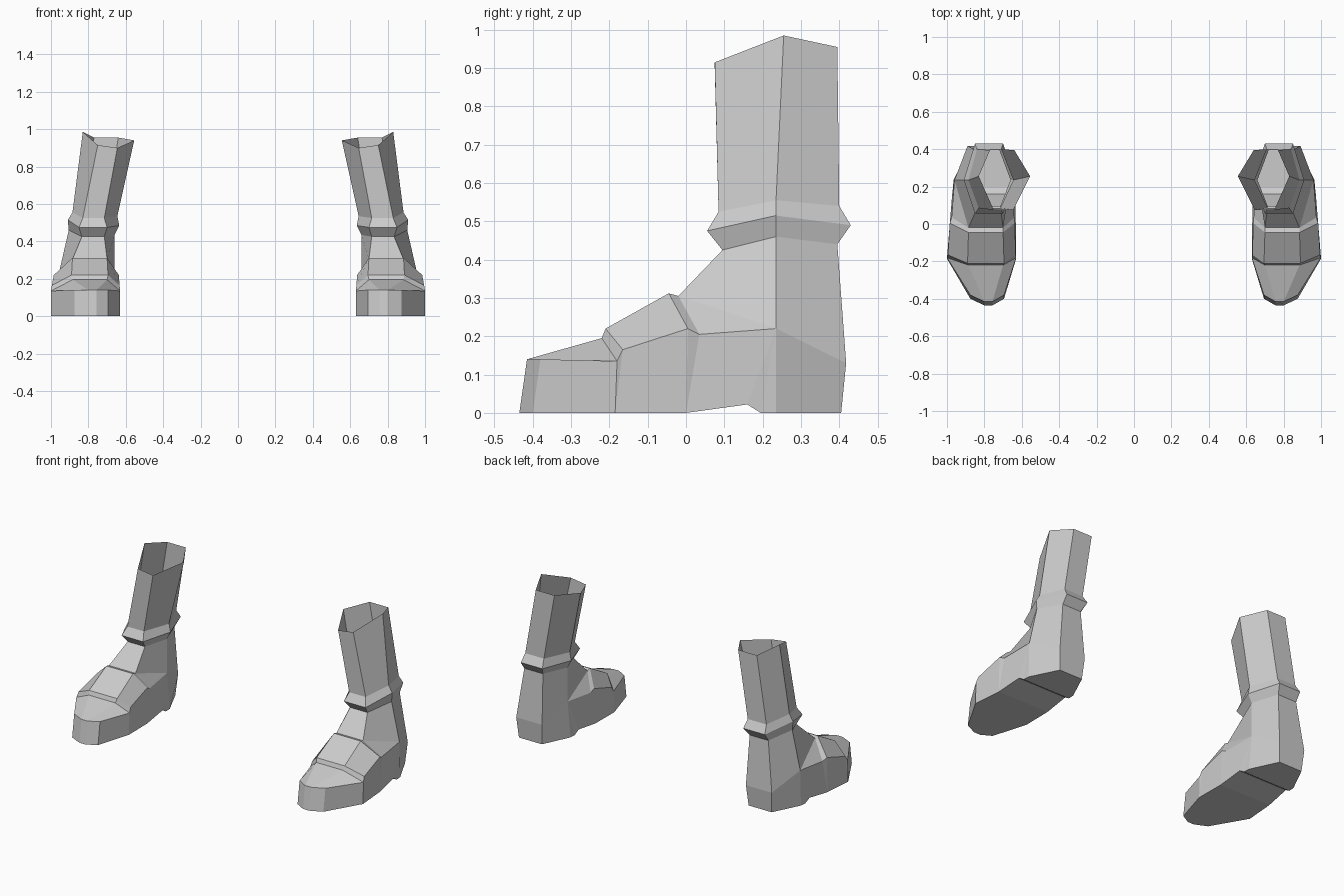
import bpy, bmesh

# Every entry is a mirrored-across pair of points: (outer x, inner x, y, z[, inner z])
# Leg rings from the open top down to the ankle: front pair, side pair, back pair
INSTEP = (0.885, 0.70, -0.02, 0.305)
ANKLE = (0.96, 0.66, 0.235, 0.22)
HEEL = (0.965, 0.64, 0.235, 0.0)
LEG = [
    [(0.75, 0.645, 0.075, 0.915, 0.90), (0.83, 0.555, 0.255, 0.985, 0.94), (0.77, 0.64, 0.395, 0.955)],
    [(0.83, 0.715, 0.085, 0.525), (0.885, 0.645, 0.235, 0.555, 0.535), (0.84, 0.71, 0.40, 0.54)],
    [(0.85, 0.70, 0.055, 0.475), (0.91, 0.635, 0.235, 0.515, 0.485), (0.85, 0.70, 0.43, 0.49)],
    [(0.835, 0.715, 0.095, 0.425), (0.905, 0.66, 0.235, 0.46, 0.435), (0.85, 0.72, 0.395, 0.44)],
    [INSTEP, ANKLE, (0.89, 0.71, 0.418, 0.13)],
]
HEEL_BACK = (0.88, 0.72, 0.405, 0.0)

# Foot sections from the heel to the toe: sole pair, side pair, top pair
TOE_SOLE = (0.875, 0.695, -0.40, 0.0)
FOOT = [
    [HEEL, ANKLE, INSTEP],
    [(0.968, 0.638, 0.195, 0.0), ANKLE, INSTEP],
    [(0.972, 0.636, 0.16, 0.022), ANKLE, INSTEP],
    [(0.985, 0.632, 0.0, 0.0), (0.975, 0.64, 0.035, 0.205), INSTEP],
    [(0.985, 0.632, 0.0, 0.0), (0.985, 0.637, 0.005, 0.22), (0.885, 0.70, -0.045, 0.312)],
    [(1.0, 0.63, -0.185, 0.0), (0.995, 0.633, -0.165, 0.165), (0.89, 0.695, -0.21, 0.22)],
    [(1.0, 0.63, -0.185, 0.0), (1.0, 0.63, -0.18, 0.135), (0.885, 0.70, -0.22, 0.195)],
    [TOE_SOLE, (0.875, 0.695, -0.38, 0.14), (0.80, 0.757, -0.415, 0.14)],
    [TOE_SOLE, TOE_SOLE, (0.80, 0.757, -0.435, 0.0)],
]


def ring(pairs, side):
    """Outer points in order, then inner points back again."""
    outer = [(side * p[0], p[2], p[3]) for p in pairs]
    inner = [(side * p[1], p[2], p[-1]) for p in pairs]
    return outer + inner[::-1]


def loft(bm, rings, closed=True):
    rows = [[bm.verts.new(co) for co in r] for r in rings]
    for a, b in zip(rows, rows[1:]):
        n = len(a)
        for i in range(n if closed else n - 1):
            j = (i + 1) % n
            bm.faces.new((a[i], a[j], b[j], b[i]))
    return rows


def make_boot(name, side, material):
    bm = bmesh.new()
    # open shaft with its flared ankle band
    loft(bm, [ring(r, side) for r in LEG])
    # heel wall and heel sole
    heel = loft(bm, [ring(LEG[-1][1:], side), ring([HEEL, HEEL_BACK], side)], closed=False)
    bm.faces.new(heel[-1])
    # foot with arch, raised vamp and toe
    foot = loft(bm, [ring(s, side) for s in FOOT])
    bm.faces.new(foot[-1])
    # weld the shared seams and drop collapsed faces
    bmesh.ops.remove_doubles(bm, verts=bm.verts[:], dist=0.0005)
    bmesh.ops.dissolve_degenerate(bm, edges=bm.edges[:], dist=0.0005)
    bmesh.ops.recalc_face_normals(bm, faces=bm.faces[:])
    # keep the walls facing outwards
    sole = min(bm.faces, key=lambda f: f.calc_center_median().z)
    if sole.normal.z > 0:
        bmesh.ops.reverse_faces(bm, faces=bm.faces[:])
    mesh = bpy.data.meshes.new(name)
    bm.to_mesh(mesh)
    bm.free()
    mesh.materials.append(material)
    bpy.context.collection.objects.link(bpy.data.objects.new(name, mesh))


grey = bpy.data.materials.new("light_grey")
grey.diffuse_color = (0.6, 0.6, 0.6, 1.0)
make_boot("right_boot", 1, grey)
make_boot("left_boot", -1, grey)
